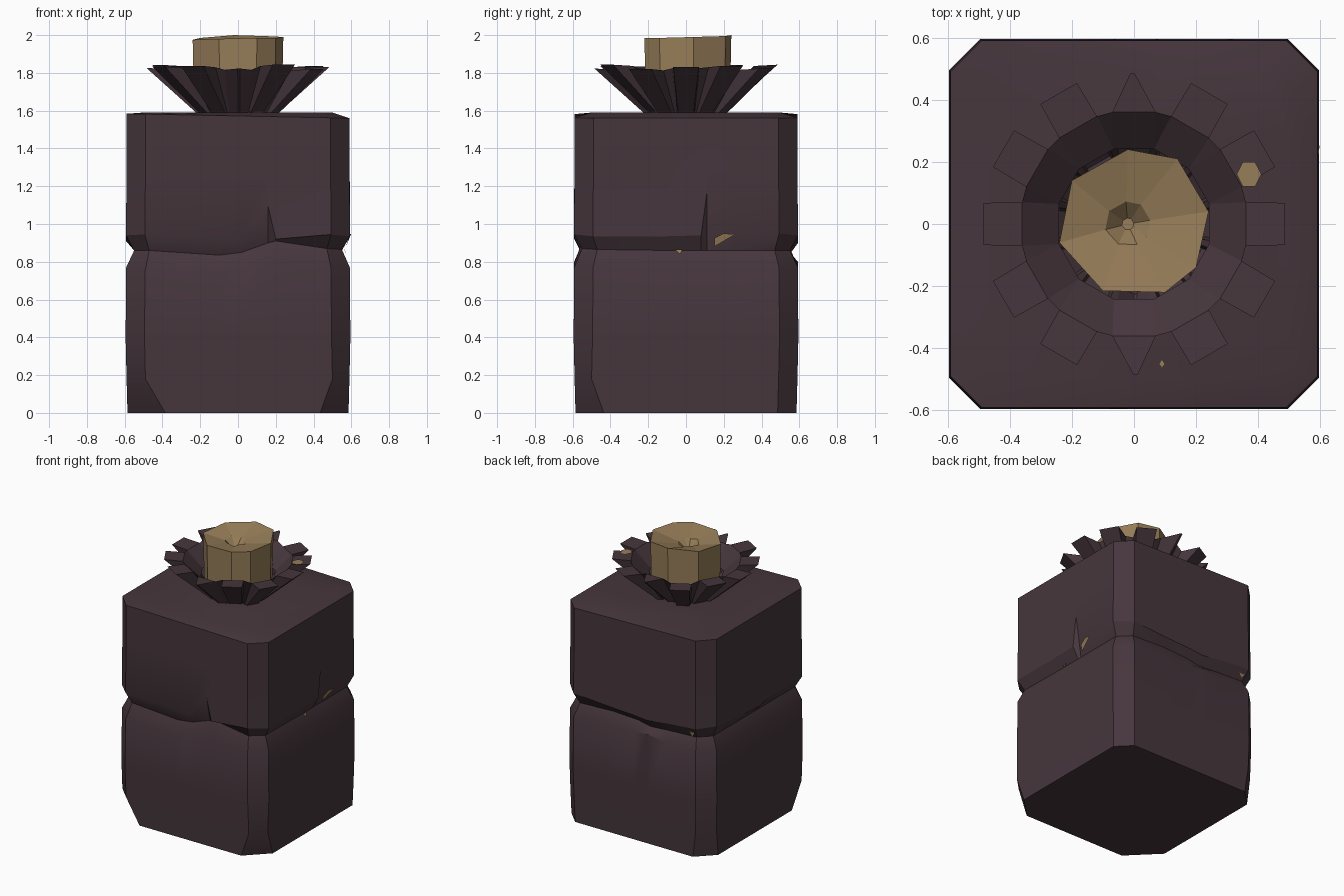
import bpy, bmesh, math
from mathutils import Vector

if "Cube" in bpy.data.objects:
    bpy.data.objects.remove(bpy.data.objects["Cube"])


def mat(name, col):
    m = bpy.data.materials.new(name)
    m.diffuse_color = (*col, 1)
    m.use_nodes = True
    m.node_tree.nodes["Principled BSDF"].inputs["Base Color"].default_value = m.diffuse_color
    return m


DARK = mat("dark plum", (0.061, 0.037, 0.046))
GOLD = mat("dull gold", (0.305, 0.205, 0.098))


def make(name, bm, material, smooth=None):
    bmesh.ops.recalc_face_normals(bm, faces=bm.faces)
    me = bpy.data.meshes.new(name)
    bm.to_mesh(me)
    bm.free()
    me.materials.append(material)
    ob = bpy.data.objects.new(name, me)
    bpy.context.collection.objects.link(ob)
    if smooth:
        bpy.context.view_layer.objects.active = ob
        ob.select_set(True)
        bpy.ops.object.shade_smooth_by_angle(angle=math.radians(smooth))
        ob.select_set(False)
    return ob


def loft(bm, rings):
    """Skin a list of closed point rings; return the vertex rings."""
    vr = [[bm.verts.new(p) for p in r] for r in rings]
    for a, b in zip(vr, vr[1:]):
        n = len(a)
        for i in range(n):
            j = (i + 1) % n
            bm.faces.new((a[i], a[j], b[j], b[i]))
    return vr


# inner sample positions on each side: front, right, back, left
T = [(-.1, .02, .16, .2), (-.1, .08, .11, .27), (-.2, 0, .1, .25), (-.2, 0, .1, .25)]


def ring(h, z, chamfers=(.1, .1, .1, .1)):
    """Chamfered square ring. z is one height or six heights for each side.
    Chamfers: front-right, back-right, back-left, front-left."""
    pts = []
    for s in range(4):
        a, b = chamfers[s - 1], chamfers[s]
        zs = z[s] if isinstance(z, (list, tuple)) else [z] * 6
        for t, zz in zip((-(h - a), *T[s], h - b), zs):
            x, y = ((t, -h), (h, t), (-t, h), (-h, -t))[s]
            pts.append((x, y, zz(x) if callable(zz) else zz))
    return pts


# body: two blocks split by an uneven groove with a notch in front and right
lower = [(.75, .73, .80, .79, .79, .77), (.77,) * 6, (.77, .78, .79, .8, .78, .77), (.77,) * 6]
inner = [(.86, .835, .85, .90, .91, .87), (.865, .86, .86, .86, .86, .86),
         (.86, .87, .86, .84, .85, .86), (.86,) * 6]
upper = [(.945, .93, .925, 1.09, .92, .945), (.935, .935, .94, 1.16, .95, .95),
         (.94, .92, .91, .90, .92, .94), (.95, .92, .91, .93, .93, .94)]
bm = bmesh.new()
rims = loft(bm, [
    ring(.585, 0, (.15, .1, .12, .2)),
    ring(.59, .18, (.09, .1, .1, .1)),
    ring(.595, .4),
    ring(.592, lower),
    ring(.55, inner, (.08,) * 4),
    ring(.593, upper),
    ring(.59, 1.3),
    ring(.59, lambda x: 1.572 - .02 * x, (.1, .1, .1, .1)),
    ring(.5, lambda x: 1.59, (.06, .07, .09, .05)),
])
bm.faces.new(rims[0])
bm.faces.new(rims[-1])
make("body", bm, DARK, 28)

# pleated collar: twelve square flutes flaring out of a narrow neck
N = 12


def collar_ring(r_in, r_out, half_in, half_out, z_in, z_out):
    pts = []
    for k in range(N):
        c = 2 * math.pi * k / N
        wob = .012 * math.sin(k * 2.7)
        spike = k in (3, 9)
        for r, w, z in ((r_in, -half_in, z_in), (r_out, -half_out, z_out),
                        (r_out, half_out, z_out), (r_in, half_in, z_in)):
            if spike and r_out > r_in and r == r_out:
                w = w * .1 + .005
            d, t = Vector((math.cos(c), math.sin(c), 0)), Vector((-math.sin(c), math.cos(c), 0))
            p = d * r + t * w
            pts.append((p.x, p.y, z + wob * (r_out > r_in)))
    return pts


bm = bmesh.new()
outer = loft(bm, [collar_ring(.19, .21, .045, .04, 1.585, 1.585),
                  collar_ring(.36, .485, .07, .068, 1.825, 1.832)])[-1]
# tooth tops, and the bowl sinking to the plug
bowl = [bm.verts.new((.25 * math.cos(a), .25 * math.sin(a), 1.72))
        for a in [2 * math.pi * (k + .5) / N for k in range(N)]]
for k in range(N):
    q = outer[4 * k:4 * k + 4]
    nxt = outer[(4 * k + 4) % (4 * N)]
    bm.faces.new(q)
    bm.faces.new((q[0], q[3], bowl[k], bowl[k - 1]))
    bm.faces.new((q[3], nxt, bowl[k]))
make("pleated_collar", bm, DARK)

# plug: uneven octagon with a dented top and a small pit
OCT = [(-.24, -.06), (-.1, -.215), (.1, -.22), (.2, -.14), (.24, .04), (.14, .21), (-.02, .24), (-.2, .14)]
TOPS = [1.975, 1.98, 1.985, 1.985, 1.99, 1.995, 2.0, 1.985]
bm = bmesh.new()
rings = loft(bm, [
    [(x * .97, y * .97, 1.66) for x, y in OCT],
    [(x, y, z) for (x, y), z in zip(OCT, TOPS)],
    [(x * .3 - .02, y * .3, 1.945 + .012 * (i % 2)) for i, (x, y) in enumerate(OCT)],
    [(x * .08 - .02, y * .08, 1.90) for x, y in OCT],
])
bm.faces.new(rings[0])
bm.faces.new(rings[-1])
make("plug", bm, GOLD)


# gold slivers showing through the groove and collar
def sliver(name, pts):
    bm = bmesh.new()
    bm.faces.new([bm.verts.new(p) for p in pts])
    make(name, bm, GOLD)


sliver("side_sliver", [(.572, .15, .88), (.598, .26, .945), (.592, .2, .95), (.585, .15, .925)])
sliver("side_speck", [(.562, -.06, .865), (.565, -.02, .865), (.575, -.03, .84)])
sliver("back_speck", [(-.47, .575, .9), (-.43, .575, .9), (-.45, .57, .86)])
sliver("collar_patch", [(.37 + .04 * math.cos(a), .16 + .045 * math.sin(a), 1.84)
                        for a in [i * math.pi / 3 for i in range(6)]])
sliver("collar_speck", [(.09, -.435, 1.842), (.1, -.45, 1.842), (.09, -.465, 1.842), (.08, -.45, 1.842)])
